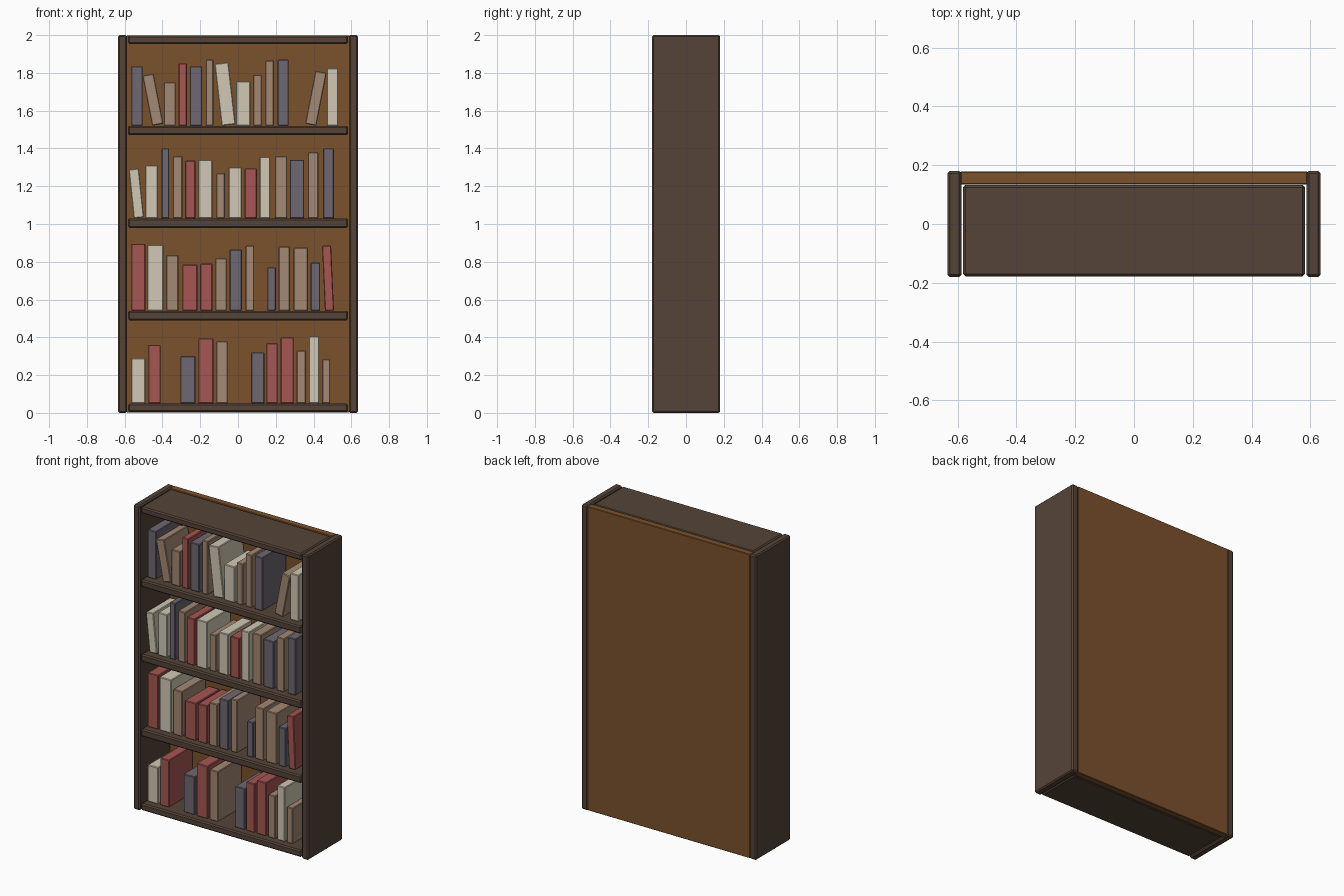
import bpy
import math
from mathutils import Matrix, Vector

if "Cube" in bpy.data.objects:
    bpy.data.objects.remove(bpy.data.objects["Cube"], do_unlink=True)


def linear(value):
    c = value / 255
    return c / 12.92 if c <= 0.04045 else ((c + 0.055) / 1.055) ** 2.4


def make_material(name, *rgb):
    colour = [linear(v) for v in rgb] + [1.0]
    mat = bpy.data.materials.new(name)
    mat.use_nodes = True
    mat.diffuse_color = colour
    shader = next(n for n in mat.node_tree.nodes if n.type == "BSDF_PRINCIPLED")
    shader.inputs["Base Color"].default_value = colour
    shader.inputs["Roughness"].default_value = 0.8
    return mat


dark_wood = make_material("dark wood", 85, 68, 56)
back_wood = make_material("warm brown wood", 123, 81, 44)
red = make_material("faded red cover", 166, 86, 82)
tan = make_material("tan cover", 164, 136, 115)
cream = make_material("cream cover", 209, 201, 181)
slate = make_material("slate cover", 110, 104, 114)


def box(name, low, high, material, bevel, tilt=0):
    """Bevelled box between two corners; tilt leans it to the side about its base."""
    low, high = Vector(low), Vector(high)
    size, base = high - low, (low + high) / 2
    base.z = low.z + abs(math.sin(tilt)) * size.x / 2
    bpy.ops.mesh.primitive_cube_add(size=1)
    obj = bpy.context.object
    obj.name = obj.data.name = name
    obj.data.transform(Matrix.Translation((0, 0, size.z / 2)) @ Matrix.Diagonal((*size, 1)))
    obj.location = base
    obj.rotation_euler.y = tilt
    obj.data.materials.append(material)
    mod = obj.modifiers.new("soft_edges", "BEVEL")
    mod.width = bevel
    mod.segments = 1
    return obj


# Case: two sides, back panel and five boards
FRONT, REAR, INNER = -0.18, 0.18, 0.587
box("left_side", (INNER, FRONT, 0), (0.635, REAR, 2), dark_wood, 0.008)
box("right_side", (-0.635, FRONT, 0), (-INNER, REAR, 2), dark_wood, 0.008)
box("back_panel", (-0.59, 0.135, 0.003), (0.59, 0.179, 1.997), back_wood, 0.003)

boards = {
    "bottom_board": (0.005, 0.05),
    "lower_shelf": (0.49, 0.54),
    "middle_shelf": (0.98, 1.03),
    "upper_shelf": (1.47, 1.52),
    "top_board": (1.953, 1.997),
}
for name, (bottom, top) in boards.items():
    box(name, (-0.582, FRONT + 0.002, bottom), (0.582, 0.133, top), dark_wood, 0.008)


def fill_shelf(board, books):
    """Each book: cover, left edge, right edge, height, optional lean in degrees."""
    floor = boards[board][1]
    for number, (cover, x0, x1, height, *lean) in enumerate(books, 1):
        tilt = math.radians(lean[0]) if lean else 0
        box(f"{board}_book_{number}", (x0, -0.13, floor), (x1, 0.118, floor + height),
            cover, 0.004, tilt)


# Books, row by row
fill_shelf("upper_shelf", [
    (slate, -.565, -.505, .315),
    (tan, -.455, -.395, .27, -11),
    (tan, -.393, -.33, .23),
    (red, -.315, -.27, .33),
    (slate, -.255, -.19, .315),
    (tan, -.17, -.13, .35),
    (cream, -.087, -.013, .33, -6.5),
    (cream, -.01, .065, .235),
    (tan, .08, .125, .27),
    (tan, .145, .19, .345),
    (slate, .21, .268, .35),
    (tan, .355, .415, .285, 11),
    (cream, .47, .53, .305),
])
fill_shelf("middle_shelf", [
    (cream, -.552, -.498, .26, -6),
    (cream, -.49, -.425, .28),
    (slate, -.405, -.365, .37),
    (tan, -.345, -.295, .33),
    (red, -.28, -.225, .305),
    (cream, -.21, -.135, .31),
    (tan, -.115, -.07, .24),
    (cream, -.05, .02, .27),
    (red, .035, .1, .265),
    (cream, .115, .17, .325),
    (tan, .195, .26, .33),
    (slate, .275, .35, .31),
    (tan, .37, .425, .35),
    (slate, .45, .508, .37),
])
fill_shelf("lower_shelf", [
    (red, -.565, -.49, .355),
    (cream, -.48, -.395, .35),
    (tan, -.38, -.315, .295),
    (red, -.295, -.215, .245),
    (red, -.2, -.135, .25),
    (tan, -.12, -.06, .28),
    (slate, -.045, .02, .325),
    (tan, .04, .085, .345),
    (slate, .155, .2, .23),
    (tan, .215, .275, .34),
    (tan, .295, .37, .335),
    (slate, .385, .435, .255),
    (red, .46, .508, .345, -2.5),
])
fill_shelf("bottom_board", [
    (cream, -.565, -.49, .24),
    (red, -.475, -.41, .31),
    (slate, -.305, -.225, .25),
    (red, -.21, -.13, .345),
    (tan, -.115, -.055, .33),
    (slate, .07, .14, .27),
    (red, .15, .21, .32),
    (red, .225, .295, .35),
    (tan, .31, .36, .28),
    (cream, .375, .43, .355),
    (tan, .445, .488, .235),
])
